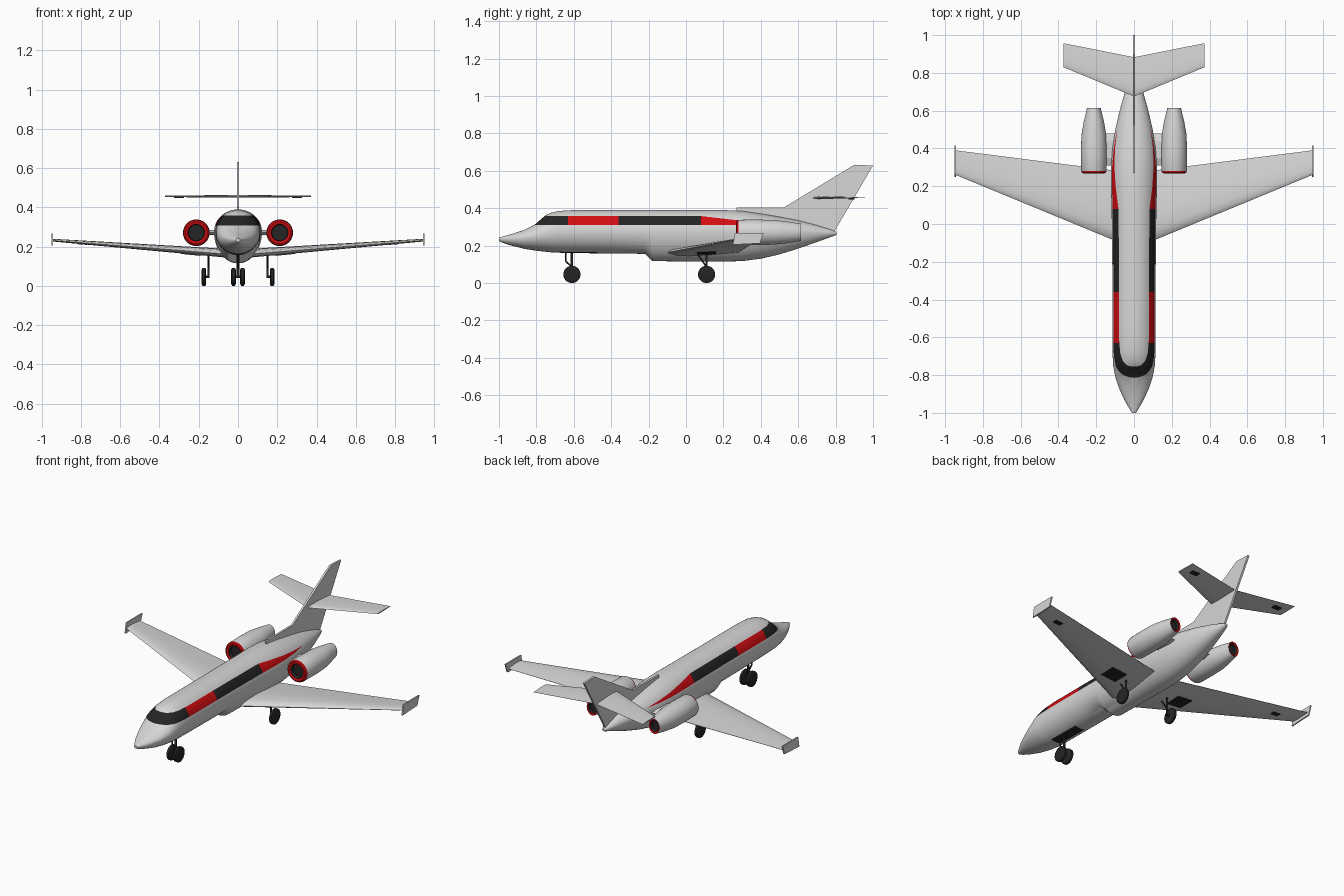
import bpy, bmesh, math
from mathutils import Vector

if "Cube" in bpy.data.objects:
    bpy.data.objects.remove(bpy.data.objects["Cube"])


def material(name, rgb):
    m = bpy.data.materials.new(name)
    m.diffuse_color = (*rgb, 1)
    m.use_nodes = True
    m.node_tree.nodes["Principled BSDF"].inputs["Base Color"].default_value = m.diffuse_color
    return m


MATS = [material("body_white", (0.68, 0.68, 0.68)),
        material("trim_red", (0.65, 0.004, 0.006)),
        material("dark_grey", (0.018, 0.018, 0.019))]
WHITE, RED, DARK = 0, 1, 2


def finish(name, bm, mirror=False, smooth=True):
    bmesh.ops.recalc_face_normals(bm, faces=bm.faces[:])
    me = bpy.data.meshes.new(name)
    bm.to_mesh(me)
    bm.free()
    for m in MATS:
        me.materials.append(m)
    ob = bpy.data.objects.new(name, me)
    bpy.context.collection.objects.link(ob)
    if mirror:
        ob.modifiers.new("mirror", 'MIRROR')
    if smooth:
        bpy.ops.object.select_all(action='DESELECT')
        ob.select_set(True)
        bpy.context.view_layer.objects.active = ob
        bpy.ops.object.shade_smooth_by_angle(angle=math.radians(35))
    return ob


def loft(rings, bands=None, caps=(WHITE, WHITE)):
    """Skin a list of equal-length point rings; one material per band."""
    bm = bmesh.new()
    vs = [[bm.verts.new(p) for p in r] for r in rings]
    n = len(vs[0])
    for k in range(len(vs) - 1):
        for i in range(n):
            j = (i + 1) % n
            f = bm.faces.new((vs[k][i], vs[k][j], vs[k + 1][j], vs[k + 1][i]))
            f.material_index = bands[k] if bands else caps[0]
    bm.faces.new(vs[0]).material_index = caps[0]
    bm.faces.new(vs[-1]).material_index = caps[1]
    return bm


def oval(cx, y, cz, rx, up, down, n=48):
    pts = []
    for i in range(n):
        a = 2 * math.pi * i / n
        s = math.sin(a)
        pts.append((cx + rx * math.cos(a), y, cz + s * (up if s > 0 else down)))
    return pts


def rod(name, a, b, r, mirror=False, n=16):
    """Cylinder from a to b."""
    a, b = Vector(a), Vector(b)
    q = (b - a).to_track_quat('Z', 'Y')
    rings = [[p + q @ Vector((r * math.cos(t * 2 * math.pi / n), r * math.sin(t * 2 * math.pi / n), 0))
              for t in range(n)] for p in (a, b)]
    return finish(name, loft(rings, caps=(DARK, DARK)), mirror)


# Fuselage: y, half width, top z, mid z, bottom z
STATIONS = [
    (-1.0, .010, .243, .235, .224), (-.975, .026, .250, .235, .213),
    (-.93, .052, .263, .237, .199), (-.87, .079, .282, .243, .184),
    (-.81, .099, .311, .252, .174), (-.75, .110, .363, .262, .167),
    (-.72, .112, .376, .267, .164), (-.68, .114, .385, .272, .162),
    (-.60, .115, .390, .275, .160), (-.22, .115, .390, .275, .156),
    (-.18, .116, .390, .275, .117), (.05, .118, .390, .275, .115),
    (.20, .122, .390, .275, .115), (.30, .122, .385, .275, .117),
    (.40, .115, .371, .275, .130), (.50, .099, .354, .274, .153),
    (.60, .076, .335, .272, .184), (.70, .048, .309, .270, .219),
    (.78, .022, .284, .267, .248), (.805, .010, .272, .265, .257)]
bm = loft([oval(0, y, m, w, t - m, m - b) for y, w, t, m, b in STATIONS])


def cut(co, no, y0=-2, y1=2):
    fs = [f for f in bm.faces if y0 < f.calc_center_median().y < y1]
    geom = fs + list({e for f in fs for e in f.edges}) + list({v for f in fs for v in f.verts})
    bmesh.ops.bisect_plane(bm, geom=geom, dist=1e-5, plane_co=co, plane_no=no)


LO, HI = .309, .358
for y in (-.68, -.63, -.47, -.36, .08, .5, .73):
    cut((0, y, 0), (0, 1, 0))
cut((0, 0, LO), (0, 0, 1), y1=.5)
cut((0, 0, HI), (0, 0, 1), y1=.08)
cut((0, .08, HI), (0, .075, .65), .08, .73)
cut((0, .5, LO), (0, .026, .23), .5, .73)
for x in (-.035, .035):
    cut((x, 0, 0), (1, 0, 0), -.68, -.47)
for f in bm.faces:
    c = f.calc_center_median()
    hi = HI if c.y < .08 else HI - (c.y - .08) * .075 / .65
    lo = LO if c.y < .5 else LO - (c.y - .5) * .026 / .23
    if c.y < .73 and lo < c.z < hi:
        f.material_index = RED if -.63 < c.y < -.36 or c.y > .08 else DARK
    elif -.68 < c.y < -.47 and abs(c.x) < .035 and c.z < .2:
        f.material_index = DARK  # nose gear bay
finish("fuselage", bm)

# Wings and tailplane: airfoil sections lofted from root to tip
FOIL = [(0, 0), (.04, .3), (.15, .5), (.35, .58), (.65, .36), (1, .03),
        (1, -.03), (.6, -.3), (.3, -.4), (.1, -.32), (.03, -.2)]


def section(x, le, te, z, t):
    return [(x, le + (te - le) * u, z + v * t) for u, v in FOIL]


finish("wing", loft([section(0, -.13, .27, .158, .048),
                     section(.945, .26, .39, .232, .014)]), True)
finish("tailplane", loft([section(0, .675, .883, .455, .014),
                          section(.373, .83, .957, .456, .008)]), True)


def plate(name, x0, x1, prof, mirror=False, mat=WHITE):
    """Flat outline in y, z with thickness along x."""
    return finish(name, loft([[(x, y, z) for y, z in prof] for x in (x0, x1)],
                             caps=(mat, mat), bands=[mat]), mirror, smooth=False)


plate("winglet", .943, .951, [(.25, .205), (.262, .268), (.415, .268), (.395, .212)], True)
plate("tail_fin", -.006, .006, [(.27, .37), (.27, .403), (.525, .405), (.90, .632),
                                (1.0, .628), (.79, .27), (.6, .29)])


def underplate(name, x0, x1, y0, y1, z0, z1):
    """Thin dark panel under a wing, following its slope from x0 to x1."""
    rings = [[(x, y0, z - .003), (x, y1, z - .003), (x, y1, z + .004), (x, y0, z + .004)]
             for x, z in ((x0, z0), (x1, z1))]
    finish(name, loft(rings, bands=[DARK], caps=(DARK, DARK)), True, smooth=False)


underplate("main_gear_bay", .19, .29, .06, .16, .156, .166)
underplate("wing_hatch", .77, .82, .27, .30, .212, .216)
underplate("tail_hatch", .275, .325, .87, .90, .4505, .4515)

# Engines: red lips, dark intake and exhaust
ENGINE = [(.295, .040, .040), (.272, .043, .043), (.268, .056, .056), (.272, .064, .064),
          (.280, .067, .067), (.38, .068, .068), (.47, .066, .066), (.54, .054, .058),
          (.615, .036, .046), (.612, .028, .036), (.59, .026, .034)]
finish("engine", loft([oval(.2125, y, .271, rx, rz, rz, 32) for y, rx, rz in ENGINE],
                      bands=[DARK, RED, RED, RED, WHITE, WHITE, WHITE, WHITE, RED, DARK],
                      caps=(DARK, DARK)), True)
plate("engine_pylon", .08, .16, [(.31, .273), (.35, .286), (.44, .284), (.48, .273),
                                 (.44, .262), (.35, .260)], True)


# Landing gear
def wheel(name, x, y):
    prof = [(-.012, .022), (-.012, .036), (-.007, .046), (.007, .046), (.012, .036), (.012, .022)]
    rings = [[(x + dx, y + r * math.cos(i * math.pi / 14), .046 + r * math.sin(i * math.pi / 14))
              for i in range(28)] for dx, r in prof]
    finish(name, loft(rings, bands=[DARK] * 5, caps=(DARK, DARK)), True)


wheel("nose_wheel", .023, -.61)
wheel("main_wheel", .174, .11)
rod("nose_strut", (0, -.61, .046), (0, -.61, .18), .007)
rod("nose_axle", (-.023, -.61, .046), (.023, -.61, .046), .006)
rod("nose_brace_upper", (0, -.642, .175), (0, -.642, .115), .004)
rod("nose_brace_lower", (0, -.642, .115), (0, -.61, .085), .004)
rod("main_strut", (.15, .11, .04), (.15, .11, .165), .006, True)
rod("main_axle", (.148, .11, .046), (.175, .11, .046), .006, True)
rod("main_brace", (.15, .06, .158), (.15, .11, .085), .004, True)
